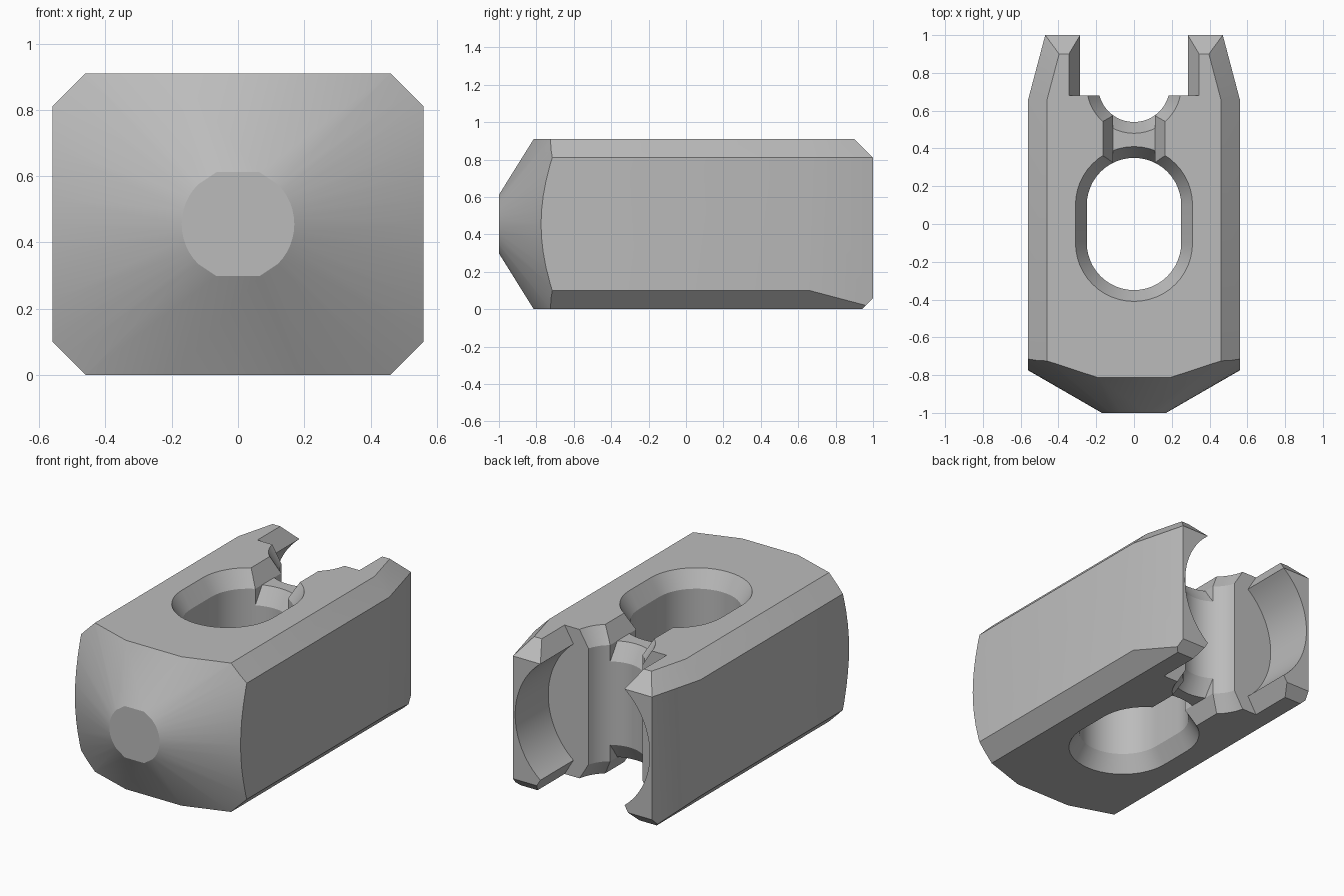
import bpy, bmesh
from math import sin, cos, radians, pi, asin
from mathutils import Vector

if "Cube" in bpy.data.objects:
    bpy.data.objects.remove(bpy.data.objects["Cube"])

H, MID, W = 0.91, 0.455, 0.56      # height, mid height, half width
CH, FLARE = 0.1, 0.06              # chamfer depth and its sideways flare

grey = bpy.data.materials.new("plain_grey")
grey.use_nodes = True
colour = (0.5, 0.5, 0.5, 1)
grey.diffuse_color = colour
grey.node_tree.nodes["Principled BSDF"].inputs["Base Color"].default_value = colour


def to_object(name, bm):
    bmesh.ops.recalc_face_normals(bm, faces=bm.faces)
    mesh = bpy.data.meshes.new(name)
    bm.to_mesh(mesh)
    bm.free()
    mesh.materials.append(grey)
    ob = bpy.data.objects.new(name, mesh)
    bpy.context.collection.objects.link(ob)
    return ob


def box(x, y0, y1, z0, z1):
    bm = bmesh.new()
    bmesh.ops.create_cube(bm, size=1)
    for v in bm.verts:
        v.co = (x * 2 * v.co.x, y0 + (v.co.y + 0.5) * (y1 - y0), z0 + (v.co.z + 0.5) * (z1 - z0))
    return bm


def slice_off(bm, point, normal):
    """Remove everything beyond a plane and close the cut."""
    geom = bm.verts[:] + bm.edges[:] + bm.faces[:]
    res = bmesh.ops.bisect_plane(bm, geom=geom, dist=1e-6, plane_co=point,
                                 plane_no=Vector(normal).normalized(), clear_outer=True)
    edges = [e for e in res["geom_cut"] if isinstance(e, bmesh.types.BMEdge)]
    if edges:
        bmesh.ops.edgenet_fill(bm, edges=edges)


def loft(name, rings):
    """Solid through matching rings of points."""
    bm = bmesh.new()
    rows = [[bm.verts.new(p) for p in ring] for ring in rings]
    n = len(rows[0])
    for a, b in zip(rows, rows[1:]):
        for i in range(n):
            bm.faces.new((a[i], a[(i + 1) % n], b[(i + 1) % n], b[i]))
    bm.faces.new(rows[0])
    bm.faces.new(rows[-1])
    return to_object(name, bm)


def stadium(r, half, yc, z, seg=24):
    """Oblong outline: two half circles pulled apart along y."""
    pts = []
    for side, start in ((1, 0), (-1, pi)):
        for i in range(seg + 1):
            a = start + pi * i / seg
            if half or i < seg:
                pts.append((r * cos(a), yc + side * half + r * sin(a), z))
    return pts


def flared_hole(name, r, half, yc, inset=0.0):
    """Vertical cutter widening at both ends, starting at an inset height."""
    e = 0.02
    levels = ((inset - e, r + FLARE * (1 + e / CH)), (inset + CH, r),
              (H - inset - CH, r), (H - inset + e, r + FLARE * (1 + e / CH)))
    return loft(name, [stadium(rad, half, yc, z) for z, rad in levels])


def boolean(ob, other, op="DIFFERENCE"):
    mod = ob.modifiers.new(op, "BOOLEAN")
    mod.operation, mod.object, mod.solver = op, other, "EXACT"
    bpy.context.view_layer.objects.active = ob
    bpy.ops.object.modifier_apply(modifier=mod.name)
    bpy.data.objects.remove(other)


# Block with chamfered long edges, tapered rear sides and chamfered rear rim
bm = box(W, -1, 1, 0, H)
taper = 0.09 / 0.34
for s in (-1, 1):
    slice_off(bm, (s * W, 0, H - CH), (s, 0, 1))
    slice_off(bm, (s * W, 0, CH), (s, 0, -1))
    slice_off(bm, (s * W, 0.66, 0), (s, taper, 0))
    slice_off(bm, (s * W, 0.66, H - CH), (s, taper, 1))
slice_off(bm, (0, 1, H - CH), (0, 1, 1))
slice_off(bm, (0, 1, 0.06), (0, 1, -1))

# Blunt conical nose: rounded at the sides, flat above and below
quarter = [0, 7.5, 15, 22.5, 30, 37.5, 44.7, 67.5]
angles = quarter + [180 - a for a in reversed(quarter)]
angles += [180 + a for a in quarter[1:]] + [360 - a for a in reversed(quarter)]
slope, tip = 0.577, 0.17
for a, b in zip(angles, angles[1:]):
    if b - a < 1:
        continue
    m, h = radians((a + b) / 2), radians((b - a) / 2)
    dx, dz = cos(m), sin(m)
    slice_off(bm, (tip * cos(h) * dx, -1, MID + tip * cos(h) * dz),
              (slope * dx / cos(h), -1, slope * dz / cos(h)))
body = to_object("clevis_body", bm)

# Rear slot: round bore along y, opening through flared lips above and below
lip, bore, e = 0.285, MID, 0.02
reach = asin((MID - CH) / bore)
right = [(bore * cos(t), MID + bore * sin(t))
         for t in [reach * (i / 16 - 1) for i in range(33)]]
out = lip + FLARE * (1 + e / CH)
right = [(out, -e)] + right + [(out, H + e)]
profile = right + [(-x, z) for x, z in reversed(right)]
boolean(body, loft("slot_cutter", [[(x, y, z) for x, z in profile] for y in (0.68, 1.2)]))

# Oblong through hole and half-round groove
HOLE = (0.25, 0.1, 0.0)
GROOVE = (0.19, 0.0, 0.73)
boolean(body, flared_hole("hole_cutter", *HOLE))
boolean(body, flared_hole("groove_cutter", *GROOVE))

# Channel joining hole and groove, with flared lips
c, co = 0.11, 0.11 + 0.055 * (1 + e / CH)
side = [(co, -e), (c, CH), (c, H - CH), (co, H + e)]
profile = side + [(-x, z) for x, z in reversed(side)]
boolean(body, loft("channel_cutter", [[(x, y, z) for x, z in profile] for y in (0.1, 0.7)]))

# Lower web that bridges the channel, with its own chamfered rims
web = to_object("channel_web", box(0.13, 0.1, 0.7, CH, H - CH))
boolean(web, flared_hole("web_hole_cutter", *HOLE, inset=CH))
boolean(web, flared_hole("web_groove_cutter", *GROOVE, inset=CH))
boolean(body, web, "UNION")

bpy.ops.object.select_all(action="DESELECT")
body.select_set(True)
bpy.context.view_layer.objects.active = body
bpy.ops.object.shade_smooth_by_angle(angle=radians(25))
